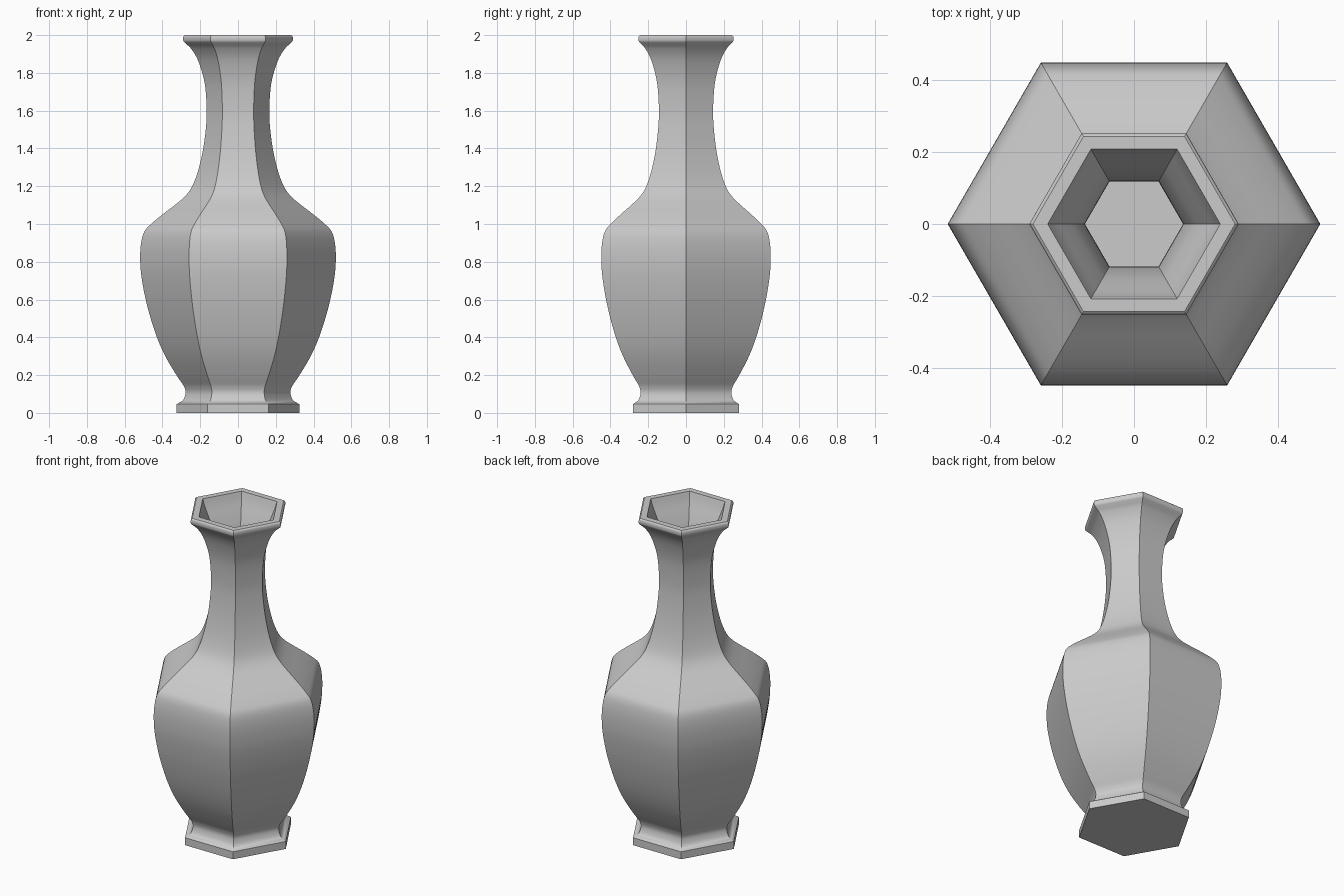
import bpy, bmesh, math
from mathutils import Vector

cube = bpy.data.objects.get("Cube")
if cube:
    bpy.data.objects.remove(cube, do_unlink=True)

SIDES = 6

glaze = bpy.data.materials.new("grey_glaze")
glaze.use_nodes = True
GREY = (0.6, 0.6, 0.6, 1)
glaze.diffuse_color = GREY
glaze.node_tree.nodes["Principled BSDF"].inputs["Base Color"].default_value = GREY


def smooth_curve(points, steps=4):
    """Catmull-Rom curve through (radius, height) points."""
    pts = [Vector(p) for p in points]
    pts = [2 * pts[0] - pts[1]] + pts + [2 * pts[-1] - pts[-2]]
    out = []
    for a, b, c, d in zip(pts, pts[1:], pts[2:], pts[3:]):
        for i in range(steps):
            t = i / steps
            out.append(0.5 * (2 * b + (c - a) * t + (2 * a - 5 * b + 4 * c - d) * t * t
                              + (3 * b - a - 3 * c + d) * t ** 3))
    return out + [pts[-2]]


def hex_loft(name, profile):
    """Sweep a (radius, height) profile round six sides, capping both ends."""
    bm = bmesh.new()
    rings = []
    for r, z in profile:
        rings.append([bm.verts.new((r * math.cos(k * math.tau / SIDES),
                                    r * math.sin(k * math.tau / SIDES), z))
                      for k in range(SIDES)])
    for low, high in zip(rings, rings[1:]):
        for k in range(SIDES):
            n = (k + 1) % SIDES
            bm.faces.new((low[k], low[n], high[n], high[k]))
    bm.faces.new(rings[0][::-1])
    bm.faces.new(rings[-1])
    mesh = bpy.data.meshes.new(name)
    bm.to_mesh(mesh)
    bm.free()
    mesh.materials.append(glaze)
    obj = bpy.data.objects.new(name, mesh)
    bpy.context.collection.objects.link(obj)
    bpy.ops.object.select_all(action='DESELECT')
    obj.select_set(True)
    bpy.context.view_layer.objects.active = obj
    bpy.ops.object.shade_smooth_by_angle(angle=math.radians(30))
    return obj


# Foot plinth and the concave waist above it
foot = [(0.325, 0), (0.325, 0.046)]
waist = smooth_curve([(0.318, 0.05), (0.292, 0.066), (0.279, 0.095), (0.278, 0.118), (0.287, 0.143)])

# Belly, shoulder, neck and flared mouth
body = smooth_curve([
    (0.287, 0.143), (0.332, 0.21), (0.39, 0.31), (0.44, 0.43), (0.484, 0.58), (0.511, 0.72),
    (0.518, 0.82), (0.513, 0.90), (0.496, 0.96), (0.460, 1.00), (0.400, 1.05), (0.335, 1.10),
    (0.282, 1.145), (0.245, 1.195), (0.212, 1.28), (0.184, 1.40), (0.168, 1.53), (0.166, 1.62),
    (0.174, 1.73), (0.192, 1.81), (0.218, 1.88), (0.25, 1.93), (0.276, 1.955)])

# Rounded rim with a flat lip
rim = smooth_curve([(0.276, 1.955), (0.288, 1.967), (0.291, 1.98), (0.289, 1.993), (0.281, 2.0)])

# Hollow inside, from the lip down to the floor
inside = smooth_curve([
    (0.240, 2.0), (0.222, 1.95), (0.190, 1.88), (0.163, 1.81), (0.145, 1.72), (0.137, 1.62),
    (0.139, 1.53), (0.154, 1.40), (0.182, 1.28), (0.215, 1.19), (0.300, 1.09), (0.430, 0.98),
    (0.477, 0.92), (0.486, 0.82), (0.452, 0.58), (0.360, 0.31), (0.25, 0.15)])

hex_loft("vase", foot + waist + body[1:] + rim[1:] + inside)
